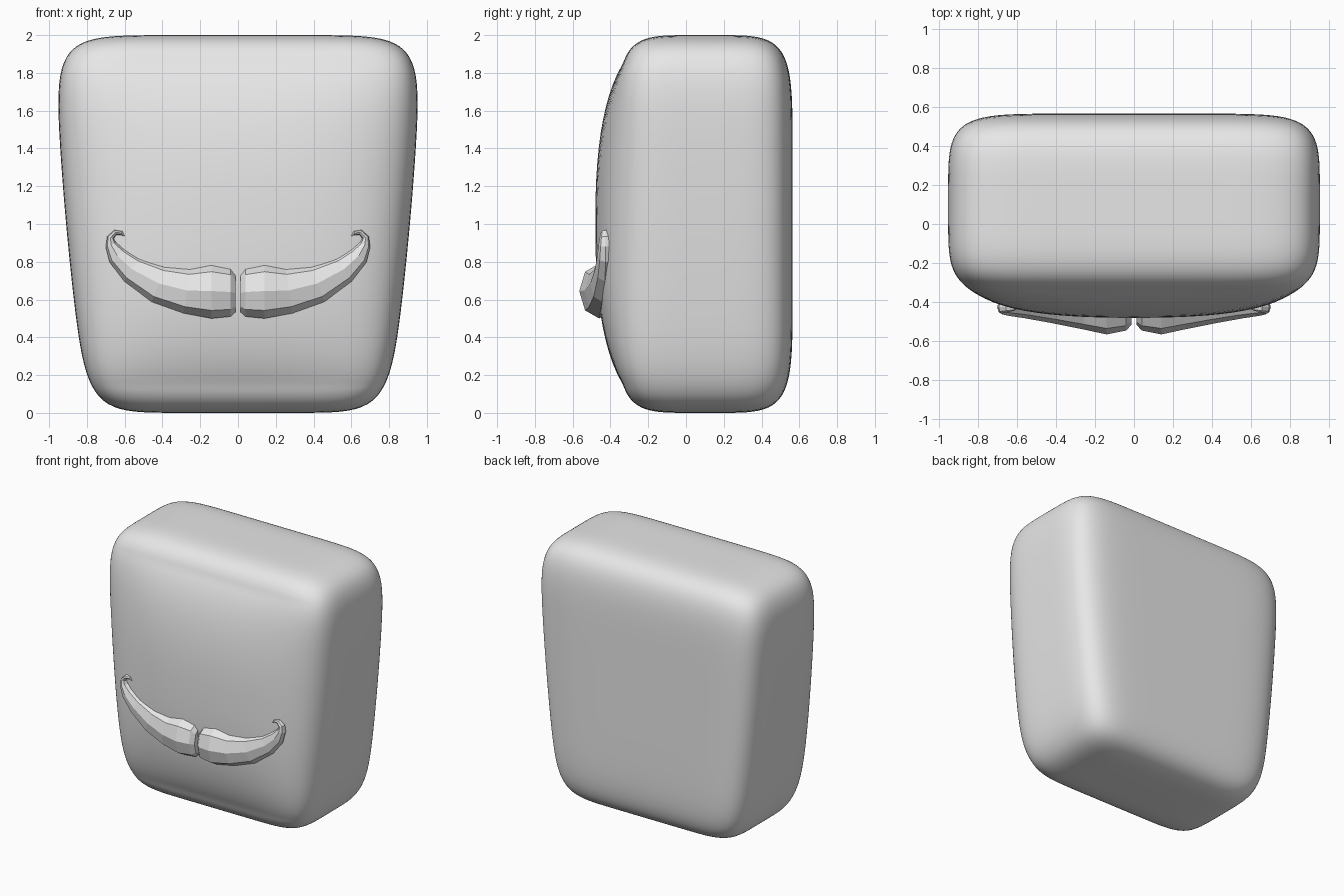
import bpy, bmesh, math
from mathutils import Vector

if "Cube" in bpy.data.objects:
    bpy.data.objects.remove(bpy.data.objects["Cube"])

grey = bpy.data.materials.new("plain_grey")
grey.diffuse_color = (0.8, 0.8, 0.8, 1)
grey.use_nodes = True
grey.node_tree.nodes["Principled BSDF"].inputs["Base Color"].default_value = grey.diffuse_color


def make_object(name, bm, smooth):
    bmesh.ops.recalc_face_normals(bm, faces=bm.faces)
    for f in bm.faces:
        f.smooth = smooth
    mesh = bpy.data.meshes.new(name)
    bm.to_mesh(mesh)
    bm.free()
    mesh.materials.append(grey)
    obj = bpy.data.objects.new(name, mesh)
    bpy.context.collection.objects.link(obj)
    return obj


# Head: rounded block, narrower at the bottom, with a bulging front
def rounded(co):
    """Scale a cube point along its ray onto a soft-cornered block."""
    lo, hi = 0.0, 1.0
    for _ in range(30):
        s = (lo + hi) / 2
        if abs(co.x * s) ** 8 + abs(co.y * s) ** 5 + abs(co.z * s) ** 7.5 < 1:
            lo = s
        else:
            hi = s
    return co * lo


bm = bmesh.new()
bmesh.ops.create_cube(bm, size=2)
bmesh.ops.subdivide_edges(bm, edges=bm.edges[:], cuts=31, use_grid_fill=True)
for v in bm.verts:
    # crowd the grid towards the edges, where the surface curves most
    p = rounded(Vector([math.sin(c * math.pi / 2) * 0.6 + c * 0.4 for c in v.co]))
    x = p.x * (0.91 + 0.09 * p.z - 0.03 * p.z ** 2)
    y = 0.1 + 0.465 * p.y
    if p.y < 0:
        f = max(0, 1 - (abs(x) / 0.92) ** 2.5)
        g = max(0, 1 - (abs(p.z) / 0.85) ** 2.5)
        y -= 0.115 * f * g * p.y ** 2
    v.co = (x, y, 1 + p.z)
make_object("head_block", bm, True)

# Moustache: faceted tapering tube curling up at the tip
# x, y, z, half height, half depth
stations = [
    (0.012, -0.46, 0.635, 0.100, 0.055),
    (0.04, -0.46, 0.640, 0.130, 0.085),
    (0.14, -0.46, 0.645, 0.145, 0.105),
    (0.27, -0.455, 0.648, 0.122, 0.082),
    (0.42, -0.445, 0.685, 0.104, 0.062),
    (0.56, -0.43, 0.760, 0.076, 0.052),
    (0.64, -0.425, 0.833, 0.053, 0.045),
    (0.672, -0.425, 0.890, 0.030, 0.038),
    (0.675, -0.425, 0.928, 0.018, 0.032),
    (0.650, -0.425, 0.955, 0.014, 0.026),
    (0.617, -0.425, 0.953, 0.012, 0.020),
    (0.602, -0.425, 0.935, 0.006, 0.012),
]
SIDES = 8
bm = bmesh.new()
rings = []
for i, (x, y, z, h, d) in enumerate(stations):
    a, b = stations[max(i - 1, 0)], stations[min(i + 1, len(stations) - 1)]
    along = Vector((b[0] - a[0], 0, b[2] - a[2])).normalized()
    if i < 3:
        along = Vector((1, 0, 0))
    up = Vector((-along.z, 0, along.x))
    ring = []
    for k in range(SIDES):
        t = 2 * math.pi * k / SIDES
        ring.append(bm.verts.new(Vector((x, y, z)) + up * h * math.cos(t)
                                 + Vector((0, d * math.sin(t), 0))))
    rings.append(ring)
for r, s in zip(rings, rings[1:]):
    for k in range(SIDES):
        n = (k + 1) % SIDES
        bm.faces.new((r[k], r[n], s[n], s[k]))
bm.faces.new(rings[0])
bm.faces.new(rings[-1])
moustache = make_object("moustache", bm, False)
moustache.modifiers.new("mirror", 'MIRROR').use_mirror_merge = False
